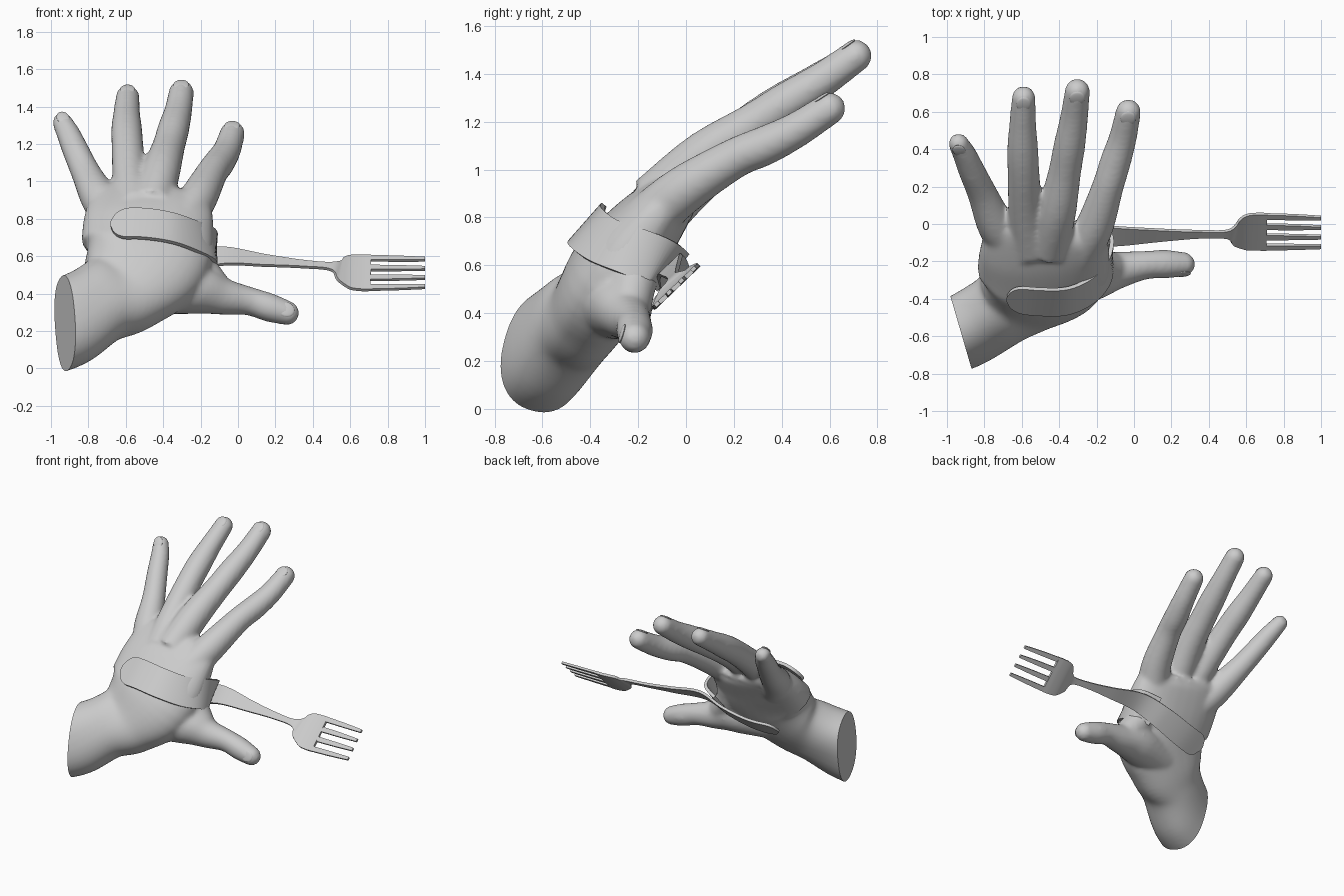
import bpy, bmesh, math
from mathutils import Vector, Matrix

cube = bpy.data.objects.get("Cube")
if cube:
    bpy.data.objects.remove(cube, do_unlink=True)

grey = bpy.data.materials.new("plain_grey")
grey.use_nodes = True
grey.diffuse_color = (0.6, 0.6, 0.6, 1)
grey.node_tree.nodes["Principled BSDF"].inputs["Base Color"].default_value = (0.6, 0.6, 0.6, 1)


def spline(rows, steps):
    """Smooth curve through rows of any length."""
    p = [Vector(r) for r in rows]
    p = [p[0] * 2 - p[1]] + p + [p[-1] * 2 - p[-2]]
    out = []
    for i in range(1, len(p) - 2):
        for k in range(steps):
            t = k / steps
            a, b, c, d = p[i - 1:i + 3]
            out.append((b * 2 + (c - a) * t + (a * 2 - b * 5 + c * 4 - d) * t * t
                        + (b * 3 - a - c * 3 + d) * t ** 3) * 0.5)
    return out + [p[-2]]


def frame(tangent, across):
    t = tangent.normalized()
    w = (across - t * across.dot(t)).normalized()
    return t, w, t.cross(w)


def loft(bm, rows, section, steps=6, round_start=False):
    """Rows are x, y, z, half width, half thickness, width direction."""
    pts = spline(rows, steps)
    centres = [Vector(p[:3]) for p in pts]
    rings, travelled = [], 0.0
    for i, p in enumerate(pts):
        nxt, prev = centres[min(i + 1, len(pts) - 1)], centres[max(i - 1, 0)]
        t, w, n = frame(nxt - prev, Vector(p[5:8]))
        if i:
            travelled += (centres[i] - centres[i - 1]).length
        half = p[3]
        if round_start:
            d = min(1, travelled / half)
            half *= max(0.15, math.sqrt(1 - (1 - d) ** 2))
        rings.append([bm.verts.new(centres[i] + w * half * s + n * p[4] * c) for s, c in section])
    m = len(section)
    for r, q in zip(rings, rings[1:]):
        for j in range(m):
            bm.faces.new((r[j], r[(j + 1) % m], q[(j + 1) % m], q[j]))
    bm.faces.new(rings[0][::-1])
    bm.faces.new(rings[-1])


def superellipse(power, count):
    out = []
    for k in range(count):
        a = 2 * math.pi * k / count
        c, s = math.cos(a), math.sin(a)
        out.append((math.copysign(abs(c) ** (2 / power), c), math.copysign(abs(s) ** (2 / power), s)))
    return out


def add_object(name, bm, angle):
    bmesh.ops.recalc_face_normals(bm, faces=bm.faces[:])
    mesh = bpy.data.meshes.new(name)
    bm.to_mesh(mesh)
    bm.free()
    obj = bpy.data.objects.new(name, mesh)
    bpy.context.collection.objects.link(obj)
    mesh.materials.append(grey)
    mesh.shade_smooth()
    mesh.set_sharp_from_angle(angle=math.radians(angle))
    return obj


OVAL = superellipse(2.3, 32)
ROUND = superellipse(2, 20)
BOX = [(1, 1), (-1, 1), (-1, -1), (1, -1)]

# Forearm, wrist and palm as one lofted form
body = bmesh.new()
loft(body, [
    (-1.06, -.63, .19, .24, .19, .05, -.25, -1),
    (-.91, -.575, .25, .242, .19, .1, -.28, -1),
    (-.74, -.475, .35, .22, .185, .35, -.35, -.9),
    (-.62, -.395, .42, .265, .175, .8, -.25, -.5),
    (-.50, -.305, .575, .345, .185, 1, -.08, -.25),
    (-.48, -.175, .75, .35, .155, 1, 0, -.05),
    (-.47, -.06, .88, .325, .115, 1, 0, 0),
    (-.46, -.01, .925, .27, .085, 1, 0, 0)], OVAL)

# Fingers: x, y, z, radius from inside the palm to the tip
fingers = {
    "little": [(-.64, -.13, .78, .11), (-.735, -.01, .90, .102), (-.81, .16, 1.04, .08),
               (-.87, .29, 1.17, .071), (-.905, .37, 1.25, .064), (-.938, .43, 1.315, .055)],
    "ring": [(-.55, -.14, .85, .11), (-.58, .06, 1.02, .092), (-.59, .26, 1.18, .086),
             (-.595, .39, 1.27, .084), (-.595, .53, 1.36, .073), (-.59, .675, 1.452, .064)],
    "middle": [(-.46, -.14, .87, .11), (-.41, .07, 1.055, .102), (-.37, .28, 1.19, .088),
               (-.345, .42, 1.28, .085), (-.32, .57, 1.375, .075), (-.303, .71, 1.475, .068)],
    "index": [(-.29, -.16, .79, .11), (-.21, -.01, .915, .102), (-.14, .2, 1.045, .085),
              (-.1, .33, 1.1, .083), (-.06, .46, 1.165, .075), (-.03, .6, 1.255, .068)],
    "thumb": [(-.5, -.33, .42, .13), (-.25, -.28, .43, .14), (-.08, -.245, .385, .1),
              (.06, -.22, .36, .077), (.17, -.215, .325, .077), (.262, -.215, .297, .066)],
}
for name, path in fingers.items():
    across = (0, -.3, -1) if name == "thumb" else (1, 0, 0)
    loft(body, [(x, y, z, r, r) + across for x, y, z, r in path], ROUND)
    tip, r = Vector(path[-1][:3]), path[-1][3]
    bmesh.ops.create_uvsphere(body, u_segments=20, v_segments=12, radius=r,
                              matrix=Matrix.Translation(tip))
    # Fingernail set into the back of the tip
    t, w, n = frame(tip - Vector(path[-2][:3]), Vector(across))
    nail = bmesh.new()
    turn = Matrix((w, t, -n)).transposed().to_4x4()
    place = Matrix.Translation(tip - n * r * .83 - t * .008) @ turn
    bmesh.ops.create_uvsphere(nail, u_segments=20, v_segments=10, radius=1,
                              matrix=place @ Matrix.Diagonal((r * .62, .045, .01, 1)))
    add_object(name + "_nail", nail, 60)

# Web of skin between index finger and thumb
web = [(-.25, -.17, .73, .10), (-.225, -.21, .57, .10), (-.12, -.24, .42, .09)]
loft(body, [q + (q[3], 1, 0, 0) for q in web], ROUND)

# Blend the pieces into one skin, then cut the forearm flat
hand = add_object("hand", body, 180)
remesh = hand.modifiers.new("blend", "REMESH")
remesh.mode = "VOXEL"
remesh.voxel_size = .014
soft = hand.modifiers.new("soften", "SMOOTH")
soft.factor, soft.iterations = .5, 10
bpy.context.view_layer.update()
skin = bmesh.new()
skin.from_object(hand, bpy.context.evaluated_depsgraph_get())
bpy.data.objects.remove(hand, do_unlink=True)
cut = bmesh.ops.bisect_plane(skin, geom=skin.verts[:] + skin.edges[:] + skin.faces[:],
                             plane_co=(-.925, -.58, .25), plane_no=(-.96, -.28, 0),
                             clear_outer=True)
rim = [e for e in cut["geom_cut"] if isinstance(e, bmesh.types.BMEdge)]
bmesh.ops.edgeloop_fill(skin, edges=rim)
add_object("hand", skin, 45)

# Strap wrapped over the back of the hand and round its index side
strap = bmesh.new()
strap_path = [(-.68, -.395, .77), (-.52, -.415, .775), (-.35, -.41, .75), (-.21, -.34, .70),
              (-.133, -.23, .66), (-.135, -.11, .615), (-.24, -.06, .575)]
loft(strap, [p + (.103, .011, 0, .66, .75) for p in strap_path], BOX, 10, True)
add_object("strap", strap, 40)

# Fork: handle along the palm, narrow neck and broad head
WIDE = (0, .72, .69)
fork = bmesh.new()
handle = [(-.69, -.11, .475, .085), (-.5, -.07, .49, .085), (-.3, -.05, .54, .08),
          (-.1, -.065, .60, .067), (.15, -.06, .577, .04), (.35, -.055, .558, .024),
          (.5, -.055, .545, .028), (.55, -.05, .527, .09), (.6, -.043, .516, .125),
          (.66, -.041, .511, .132), (.71, -.042, .511, .132)]
loft(fork, [p + (.009,) + WIDE for p in handle], BOX, 8, True)
# Four tines
for side in (-.114, -.038, .038, .114):
    tine = []
    for x, y, z, spread, half in ((.69, -.042, .511, 1, .018), (.85, -.043, .511, .97, .016),
                                  (1, -.045, .511, .93, .011)):
        c = Vector((x, y, z)) + Vector(WIDE) * side * spread
        tine.append(tuple(c) + (half, .008) + WIDE)
    loft(fork, tine, BOX, 4)
add_object("fork", fork, 40)
